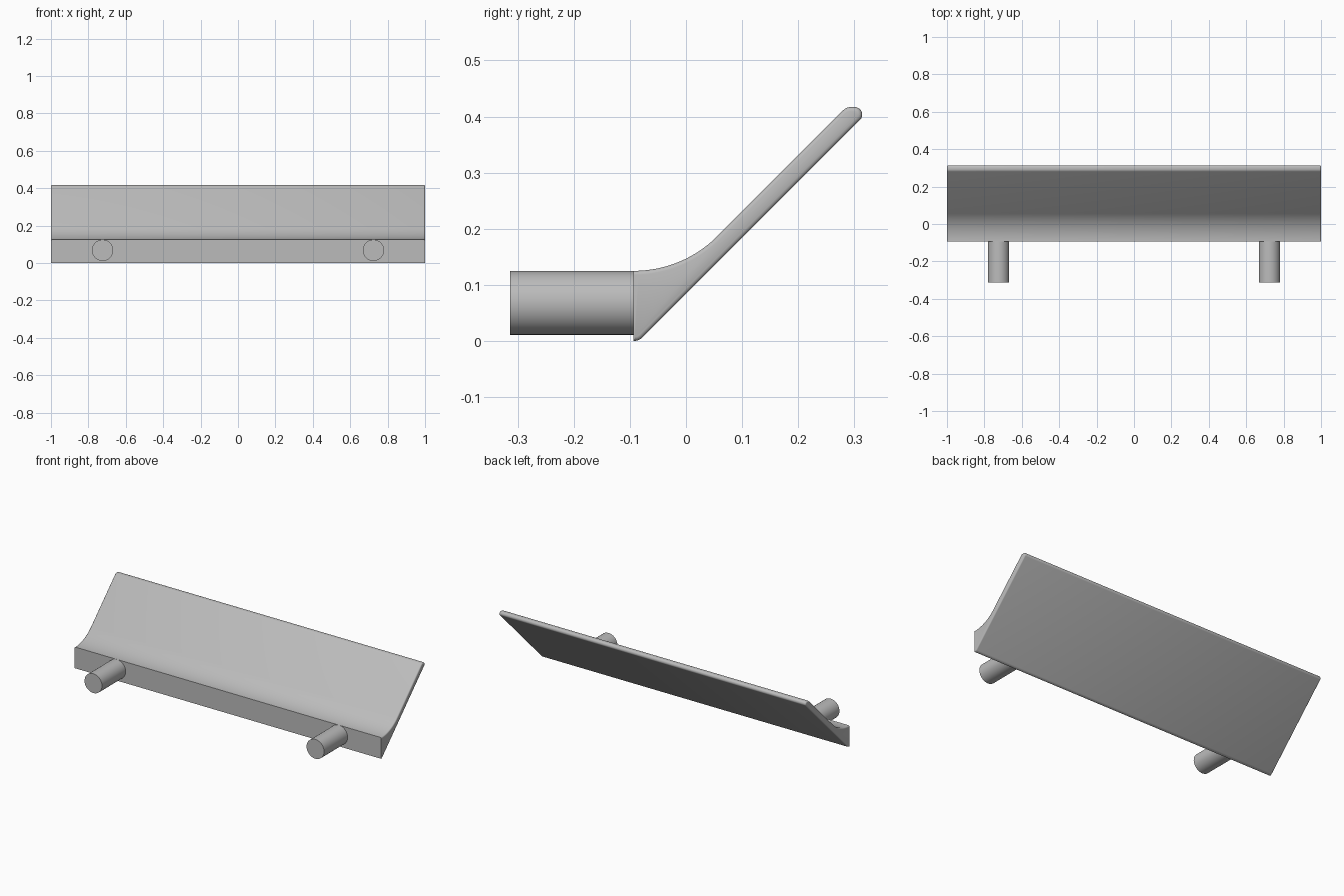
import bpy, bmesh, math
from mathutils import Vector, Matrix

cube = bpy.data.objects.get("Cube")
if cube:
    bpy.data.objects.remove(cube, do_unlink=True)

grey = bpy.data.materials.new("plain grey")
grey.use_nodes = True
colour = (0.5, 0.5, 0.5, 1)
grey.diffuse_color = colour
grey.node_tree.nodes["Principled BSDF"].inputs["Base Color"].default_value = colour


def finish(name, bm):
    bmesh.ops.recalc_face_normals(bm, faces=bm.faces)
    mesh = bpy.data.meshes.new(name)
    bm.to_mesh(mesh)
    bm.free()
    mesh.materials.append(grey)
    obj = bpy.data.objects.new(name, mesh)
    bpy.context.collection.objects.link(obj)
    bpy.ops.object.select_all(action="DESELECT")
    obj.select_set(True)
    bpy.context.view_layer.objects.active = obj
    bpy.ops.object.shade_smooth_by_angle(angle=math.radians(35))
    return obj


def fillet(corners):
    """Round each (y, z, radius, steps) corner of a closed outline."""
    points = []
    for i, (y, z, r, steps) in enumerate(corners):
        p = Vector((y, z))
        if r == 0:
            points.append(p)
            continue
        a = (Vector(corners[i - 1][:2]) - p).normalized()
        b = (Vector(corners[(i + 1) % len(corners)][:2]) - p).normalized()
        half = a.angle(b) / 2
        centre = p + (a + b).normalized() * r / math.sin(half)
        start = p + a * r / math.tan(half) - centre
        end = p + b * r / math.tan(half) - centre
        sweep = start.angle(end)
        for k in range(steps + 1):
            t = k / steps
            arm = start * math.sin((1 - t) * sweep) + end * math.sin(t * sweep)
            points.append(centre + arm / math.sin(sweep))
    return points


# Sloped handle plate: rounded side profile extruded across the width
FRONT = -0.094
profile = fillet([
    (FRONT, 0, 0, 0),
    (-0.084, 0, 0.022, 5),
    (0.314, 0.398, 0.012, 4),
    (0.314, 0.417, 0.0135, 6),
    (0.286, 0.417, 0.02, 4),
    (-0.006, 0.125, 0.21, 20),
    (FRONT, 0.125, 0, 0),
])
bm = bmesh.new()
cap = bm.faces.new([bm.verts.new((-1, p.x, p.y)) for p in profile])
extruded = bmesh.ops.extrude_face_region(bm, geom=[cap])["geom"]
bmesh.ops.translate(bm, vec=(2, 0, 0),
                    verts=[g for g in extruded if isinstance(g, bmesh.types.BMVert)])
bmesh.ops.recalc_face_normals(bm, faces=bm.faces)

# Soften the end outlines, leaving the mounting face crisp
rim = []
for e in bm.edges:
    a, b = (v.co for v in e.verts)
    on_end = abs(a.x - b.x) < 0.01
    on_front = max(a.y, b.y) < FRONT + 0.001
    if on_end and not on_front:
        rim.append(e)
bmesh.ops.bevel(bm, geom=rim, offset=0.007, segments=3, profile=0.5, affect="EDGES")
finish("handle_plate", bm)

# Mounting pegs
for side, x in (("left", 0.724), ("right", -0.724)):
    bm = bmesh.new()
    bmesh.ops.create_cone(
        bm, cap_ends=True, segments=48, radius1=0.057, radius2=0.057, depth=0.22,
        matrix=Matrix.Translation((x, -0.204, 0.068)) @ Matrix.Rotation(math.pi / 2, 4, "X"))
    finish(side + "_mounting_peg", bm)
